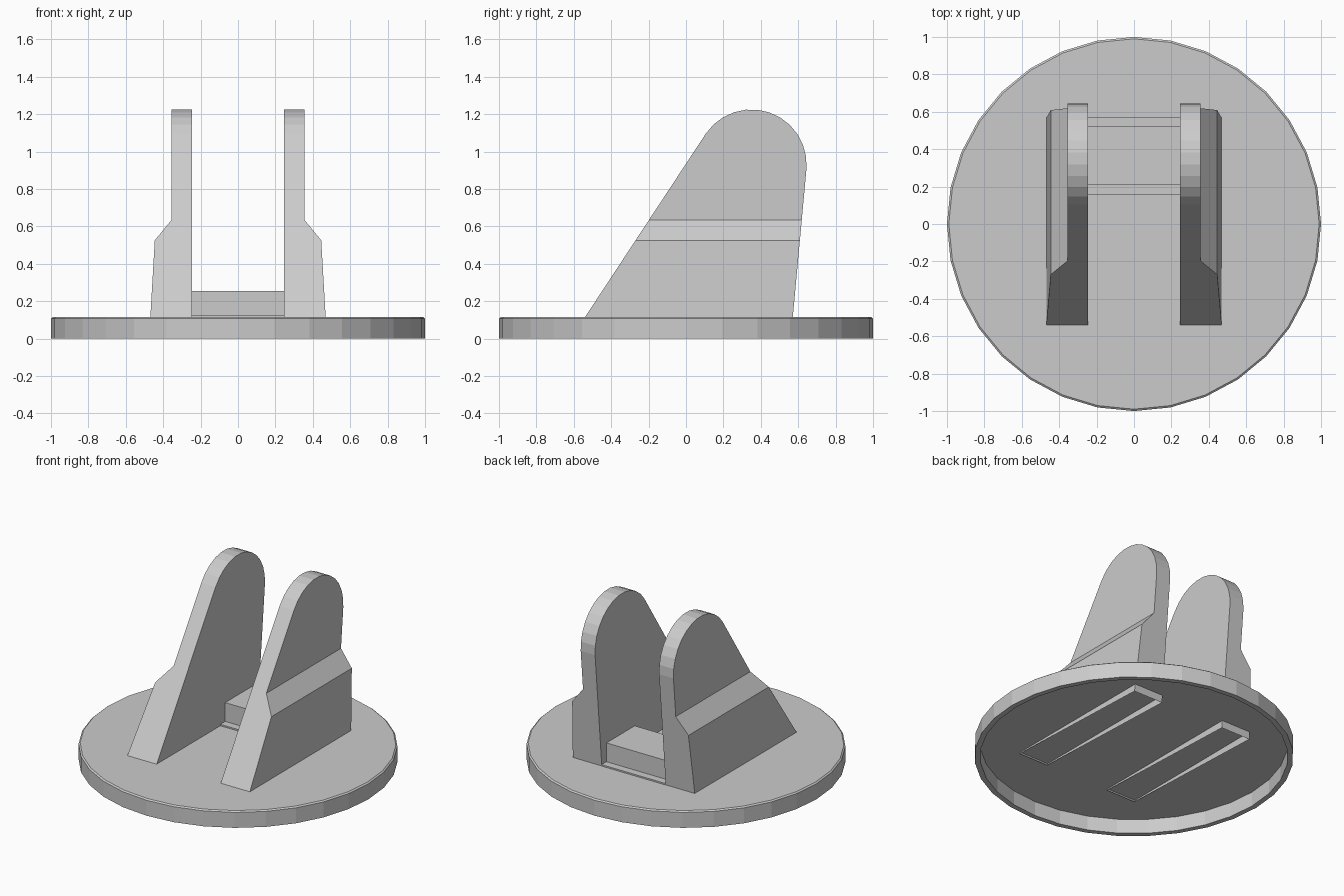
import bpy, bmesh
from math import sin, cos, pi, radians

if "Cube" in bpy.data.objects:
    bpy.data.objects.remove(bpy.data.objects["Cube"])


def finish(bm, name):
    bmesh.ops.recalc_face_normals(bm, faces=bm.faces)
    me = bpy.data.meshes.new(name)
    bm.to_mesh(me)
    bm.free()
    ob = bpy.data.objects.new(name, me)
    bpy.context.collection.objects.link(ob)
    return ob


# Round base: a shallow inverted cup with a chamfered top edge
def round_base(profile, sides=32):
    bm = bmesh.new()
    rings = [[bm.verts.new((r * cos(2 * pi * i / sides), r * sin(2 * pi * i / sides), z))
              for i in range(sides)] for r, z in profile]
    for a, b in zip(rings, rings[1:]):
        for i in range(sides):
            j = (i + 1) % sides
            bm.faces.new((a[i], a[j], b[j], b[i]))
    bm.faces.new(rings[0])
    bm.faces.new(rings[-1])
    return finish(bm, "round_base")


round_base([(0.99, 0.115), (1, 0.107), (1, 0), (0.965, 0), (0.965, 0.1)])

# Upright arms: side profile extruded in x, flared towards the foot, mirrored
IN, OUT = 0.245, 0.355
profile = [(-0.555, 0.092), (0.565, 0.05)]
profile += [(0.35 + 0.295 * cos(radians(a)), 0.93 + 0.295 * sin(radians(a)))
            for a in [-4 + 150 * i / 12 for i in range(13)]]
bm = bmesh.new()
side = bm.faces.new([bm.verts.new((IN, y, z)) for y, z in profile])
ext = bmesh.ops.extrude_face_region(bm, geom=[side], use_keep_orig=True)
for v in ext["geom"]:
    if isinstance(v, bmesh.types.BMVert):
        v.co.x = OUT
for z in (0.525, 0.635):
    bmesh.ops.bisect_plane(bm, geom=bm.verts[:] + bm.edges[:] + bm.faces[:],
                           plane_co=(0, 0, z), plane_no=(0, 0, 1))
for v in bm.verts:
    if v.co.x > 0.3 and v.co.z < 0.6:
        v.co.x = 0.445 if v.co.z > 0.3 else 0.47
bm.normal_update()
# open underside of the arm
bmesh.ops.delete(bm, geom=[f for f in bm.faces if all(v.co.z < 0.2 for v in f.verts)],
                 context="FACES")
arms = finish(bm, "upright_arms")
mirror = arms.modifiers.new("mirror", "MIRROR")
mirror.use_mirror_merge = False


# Cross block between the arms, on a thin foot plate
def box(name, y0, y1, z0, z1):
    bm = bmesh.new()
    bmesh.ops.create_cube(bm, size=1)
    for v in bm.verts:
        v.co = (v.co.x * 2 * IN, y0 if v.co.y < 0 else y1, z0 if v.co.z < 0 else z1)
    return finish(bm, name)


box("cross_block", 0.21, 0.52, 0.12, 0.255)
box("block_foot", 0.157, 0.573, 0.11, 0.125)
